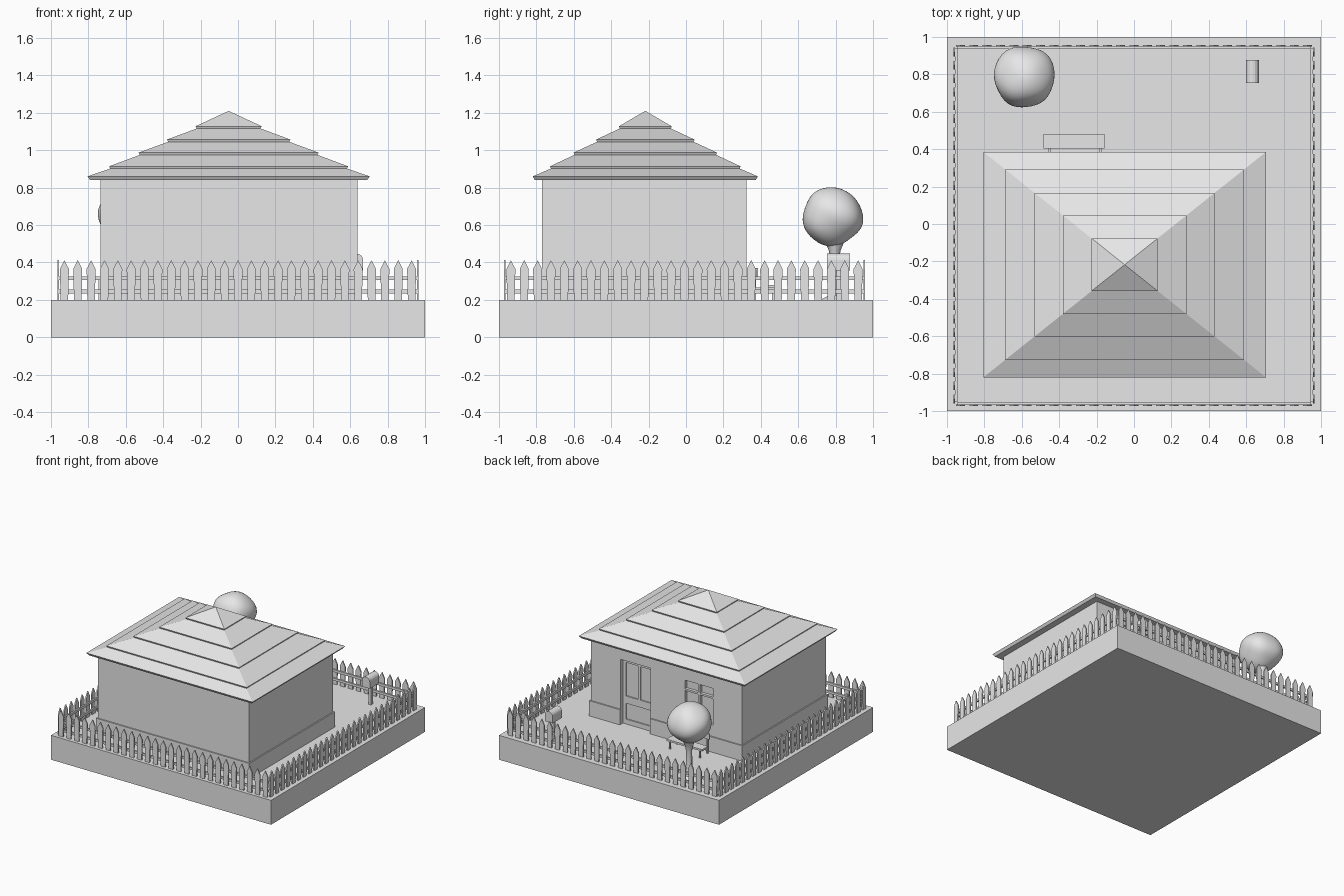
import bpy, bmesh, math
from mathutils import Vector

cube = bpy.data.objects.get("Cube")
if cube:
    bpy.data.objects.remove(cube, do_unlink=True)

GREY = (0.8, 0.8, 0.8, 1)
plain = bpy.data.materials.new("plain_grey")
plain.use_nodes = True
plain.diffuse_color = GREY
plain.node_tree.nodes["Principled BSDF"].inputs["Base Color"].default_value = GREY


def finish(name, bm):
    bmesh.ops.recalc_face_normals(bm, faces=bm.faces)
    mesh = bpy.data.meshes.new(name)
    bm.to_mesh(mesh)
    bm.free()
    mesh.materials.append(plain)
    obj = bpy.data.objects.new(name, mesh)
    bpy.context.collection.objects.link(obj)
    return obj


def add_box(bm, lo, hi):
    verts = bmesh.ops.create_cube(bm, size=1)["verts"]
    for v in verts:
        v.co = Vector([(a + b) / 2 + c * (b - a) for a, b, c in zip(lo, hi, v.co)])


def box(name, lo, hi):
    bm = bmesh.new()
    add_box(bm, lo, hi)
    return finish(name, bm)


def extrude_profile(bm, points, direction):
    """Closed prism from an outline of 3D points."""
    face = bm.faces.new([bm.verts.new(p) for p in points])
    new = bmesh.ops.extrude_face_region(bm, geom=[face], use_keep_orig=True)["geom"]
    bmesh.ops.translate(bm, vec=direction,
                        verts=[g for g in new if isinstance(g, bmesh.types.BMVert)])


def bridge_loops(bm, loops):
    """Skin a stack of equal point loops, with both ends capped."""
    rows = [[bm.verts.new(p) for p in loop] for loop in loops]
    n = len(rows[0])
    for a, b in zip(rows, rows[1:]):
        for i in range(n):
            j = (i + 1) % n
            bm.faces.new((a[i], a[j], b[j], b[i]))
    bm.faces.new(rows[0])
    bm.faces.new(rows[-1])


def carve(target, cutter):
    """Cut the target, then discard the cutter."""
    mod = target.modifiers.new("recess", "BOOLEAN")
    mod.object = cutter
    mod.operation = "DIFFERENCE"
    mod.solver = "EXACT"
    bpy.context.view_layer.objects.active = target
    bpy.ops.object.modifier_apply(modifier=mod.name)
    bpy.data.objects.remove(cutter, do_unlink=True)


# ground slab
box("ground_slab", (-1, -1, 0), (1, 1, 0.2))

# house walls and plinth
X0, X1, Y0, Y1 = -0.735, 0.638, -0.77, 0.324
walls = box("walls", (X0, Y0, 0.2), (X1, Y1, 0.85))
plinth = box("plinth", (X0 - 0.01, Y0 - 0.01, 0.2), (X1 + 0.01, Y1 + 0.01, 0.325))

# doorway opening through wall face and plinth
carve(walls, box("door_cutter", (0.095, Y1 - 0.03, 0.19), (0.367, Y1 + 0.1, 0.735)))
carve(plinth, box("plinth_cutter", (0.095, Y1 - 0.05, 0.1), (0.367, Y1 + 0.1, 0.5)))

# recessed door panes, lower panel and window panes
bm = bmesh.new()
for x0, x1, z0, z1 in ((0.23, 0.34, 0.43, 0.705), (0.115, 0.21, 0.43, 0.705),
                       (0.115, 0.34, 0.24, 0.37)):
    add_box(bm, (x0, Y1 - 0.04, z0), (x1, Y1 - 0.02, z1))
for x0 in (-0.474, -0.337):
    for z0, z1 in ((0.42, 0.635), (0.65, 0.72)):
        add_box(bm, (x0, Y1 - 0.025, z0), (x0 + 0.12, Y1 + 0.1, z1))
carve(walls, finish("pane_cutter", bm))

# tiered hip roof
APEX = Vector((-0.05, -0.2175, 1.21))
HX, HY, EAVE = 0.755, 0.602, 0.86


def roof_loop(scale, z):
    return [(APEX.x + sx * HX * scale, APEX.y + sy * HY * scale, z)
            for sx, sy in ((-1, -1), (1, -1), (1, 1), (-1, 1))]


profile = [(0.98, 0.84), (1, EAVE)]
for z in (0.914, 0.987, 1.057, 1.128):
    s = (APEX.z - z) / (APEX.z - EAVE)
    profile += [(s - 0.008, z - 0.012), (s, z)]
profile.append((0.001, APEX.z))
bm = bmesh.new()
bridge_loops(bm, [roof_loop(s, z) for s, z in profile])
finish("roof", bm)

# picket fence: each side has pickets outside and two rails inside
CY, HALF, COUNT = -0.008, 0.956, 27
OUTLINE = ((-0.02, 0.2), (0.02, 0.2), (0.024, 0.365), (0, 0.412), (-0.024, 0.365))
for side, name in enumerate(("front", "left", "back", "right")):
    angle = side * math.pi / 2
    along = Vector((round(math.cos(angle)), round(math.sin(angle)), 0))
    out = Vector((along.y, -along.x, 0))
    centre = Vector((0, CY, 0)) + out * HALF
    bm = bmesh.new()
    for i in range(COUNT):
        mid = centre + along * (i - COUNT // 2) * 0.0714
        extrude_profile(bm, [mid + along * a + Vector((0, 0, z)) for a, z in OUTLINE],
                        out * 0.01)
    finish(name + "_pickets", bm)
    bm = bmesh.new()
    for z in (0.235, 0.305):
        p = centre - along * 0.945 - out * 0.012
        q = centre + along * 0.945
        add_box(bm, (min(p.x, q.x), min(p.y, q.y), z), (max(p.x, q.x), max(p.y, q.y), z + 0.02))
    finish(name + "_rails", bm)

# garden bench by the window
box("bench_seat", (-0.483, 0.405, 0.265), (-0.157, 0.48, 0.28))
box("bench_back", (-0.483, 0.375, 0.325), (-0.157, 0.385, 0.37))
bm = bmesh.new()
for x in (-0.453, -0.18):
    add_box(bm, (x - 0.006, 0.363, 0.2), (x + 0.006, 0.375, 0.37))
    add_box(bm, (x - 0.006, 0.46, 0.2), (x + 0.006, 0.472, 0.265))
    add_box(bm, (x - 0.006, 0.37, 0.253), (x + 0.006, 0.472, 0.265))
finish("bench_frame", bm)

# mailbox with rounded top
MX, MR = 0.634, 0.035
outline = [(MX + MR, 0.755, 0.358)]
for i in range(9):
    a = math.pi * i / 8
    outline.append((MX + MR * math.cos(a), 0.755, 0.412 + MR * math.sin(a)))
outline.append((MX - MR, 0.755, 0.358))
bm = bmesh.new()
extrude_profile(bm, outline, Vector((0, 0.122, 0)))
finish("mailbox", bm)
box("mailbox_post", (MX - 0.012, 0.804, 0.2), (MX + 0.012, 0.828, 0.36))

# tree trunk with flared roots
TX, TY, SIDES = -0.585, 0.795, 8
bm = bmesh.new()
bridge_loops(bm, [[(TX + r * math.cos(math.tau * i / SIDES),
                    TY + r * math.sin(math.tau * i / SIDES), z) for i in range(SIDES)]
                  for r, z in ((0.075, 0.2), (0.035, 0.222), (0.025, 0.28), (0.023, 0.42),
                               (0.032, 0.465), (0.055, 0.52))])
trunk = finish("tree_trunk", bm)

# lumpy foliage ball
bm = bmesh.new()
bmesh.ops.create_icosphere(bm, subdivisions=4, radius=1)
for v in bm.verts:
    n = v.co.normalized()
    lump = 1 + 0.035 * math.sin(4 * n.x + 1) * math.cos(3 * n.y) + 0.03 * math.sin(4 * n.z + 3 * n.y)
    v.co = Vector((TX, 0.785, 0.647)) + Vector((n.x * 0.164, n.y * 0.165, n.z * 0.153)) * lump
crown = finish("tree_crown", bm)

for obj in (trunk, crown):
    bpy.ops.object.select_all(action="DESELECT")
    obj.select_set(True)
    bpy.context.view_layer.objects.active = obj
    bpy.ops.object.shade_smooth_by_angle(angle=math.radians(50))
